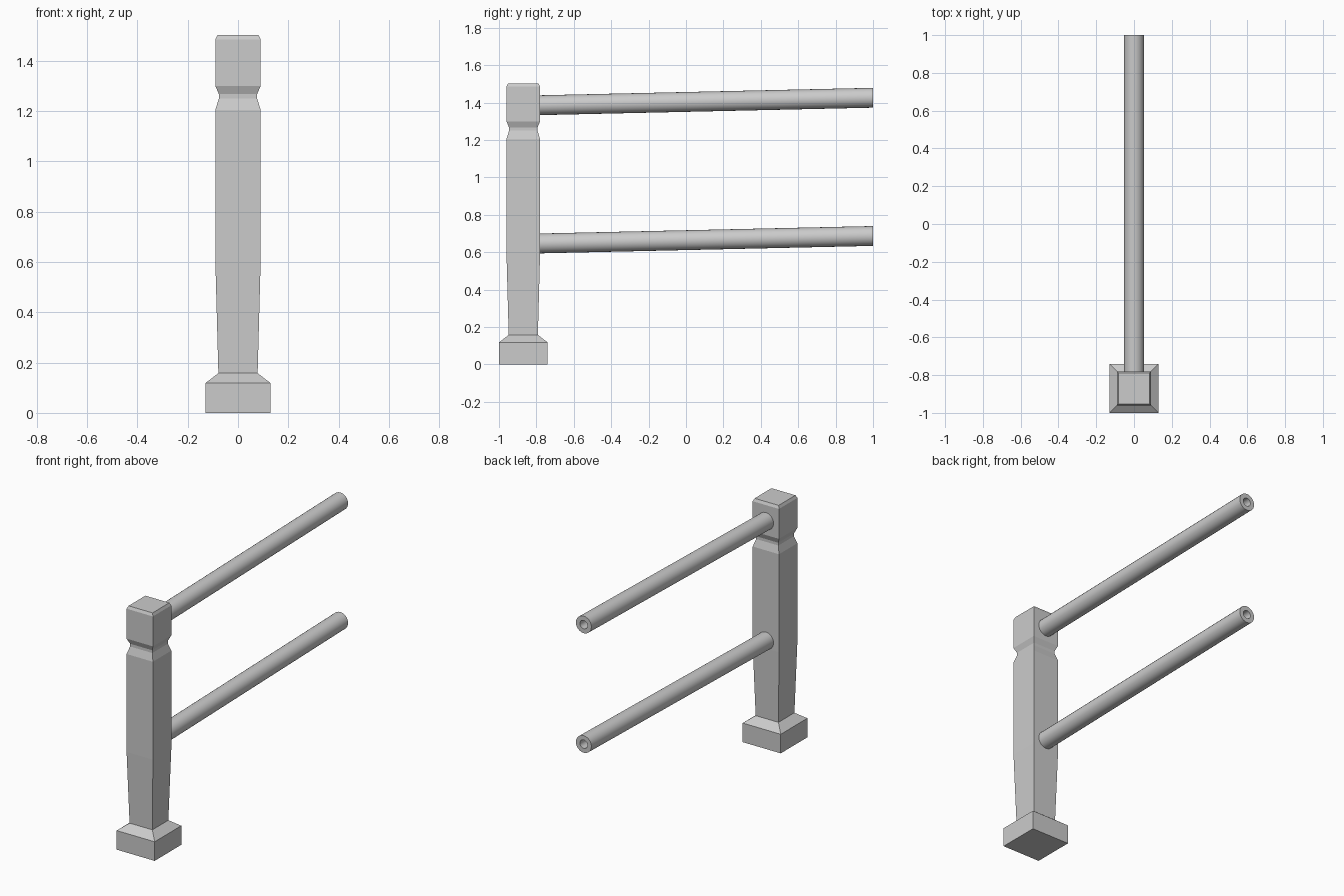
import bpy, bmesh, math

if "Cube" in bpy.data.objects:
    bpy.data.objects.remove(bpy.data.objects["Cube"])

POST_Y = -0.87


def finish(name, bm, smooth=False):
    bmesh.ops.recalc_face_normals(bm, faces=bm.faces)
    me = bpy.data.meshes.new(name)
    bm.to_mesh(me)
    bm.free()
    ob = bpy.data.objects.new(name, me)
    bpy.context.collection.objects.link(ob)
    if smooth:
        bpy.ops.object.select_all(action='DESELECT')
        ob.select_set(True)
        bpy.context.view_layer.objects.active = ob
        bpy.ops.object.shade_smooth_by_angle(angle=math.radians(35))
    return ob


def bridge(bm, a, b):
    n = len(a)
    for i in range(n):
        j = (i + 1) % n
        bm.faces.new((a[i], a[j], b[j], b[i]))


# Square post: (half width, height) profile from plinth to chamfered cap
def make_post(name, profile):
    bm = bmesh.new()
    rings = [[bm.verts.new((sx * h, POST_Y + sy * h, z))
              for sx, sy in ((-1, -1), (1, -1), (1, 1), (-1, 1))]
             for h, z in profile]
    for a, b in zip(rings, rings[1:]):
        bridge(bm, a, b)
    bm.faces.new(rings[0])
    bm.faces.new(rings[-1])
    return finish(name, bm)


# Sloping hollow rail with upright ends
def make_rail(name, z0, z1, outer=0.053, inner=0.026, sides=24):
    bm = bmesh.new()

    def ring(r, y, z):
        return [bm.verts.new((r * math.cos(t), y, z + r * math.sin(t)))
                for t in (2 * math.pi * i / sides for i in range(sides))]

    loops = [ring(outer, -0.785, z0), ring(outer, 1, z1),
             ring(inner, 1, z1), ring(inner, -0.785, z0)]
    for i in range(4):
        bridge(bm, loops[i], loops[(i + 1) % 4])
    return finish(name, bm, smooth=True)


make_post("post", [(0.13, 0), (0.13, 0.118), (0.078, 0.158), (0.09, 0.6),
                   (0.09, 1.205), (0.076, 1.25), (0.076, 1.267), (0.09, 1.3),
                   (0.09, 1.485), (0.082, 1.502)])
make_rail("upper_rail", 1.386, 1.426)
make_rail("lower_rail", 0.647, 0.687)
